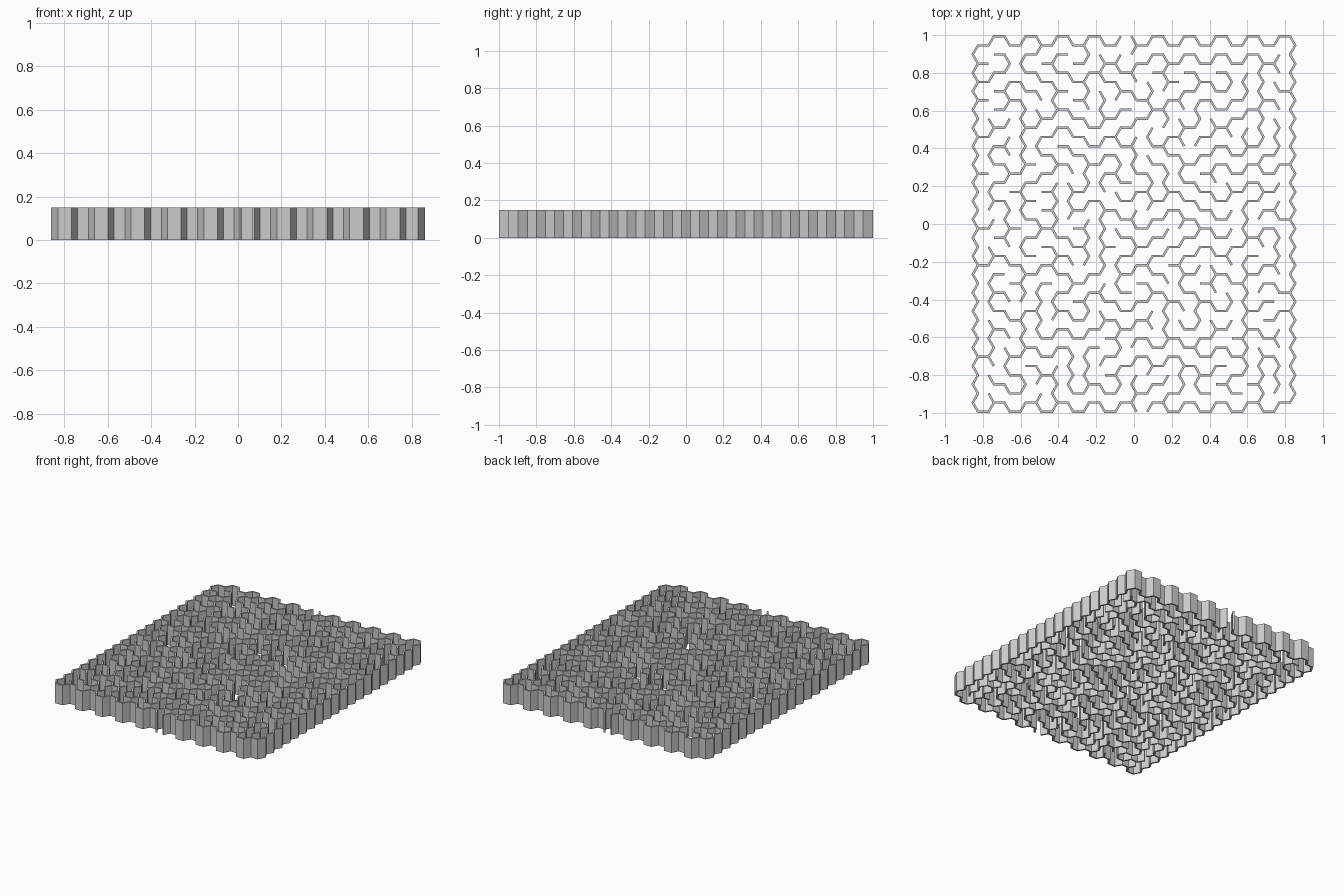
import bpy, bmesh, math, random
from mathutils import Vector

if "Cube" in bpy.data.objects:
    bpy.data.objects.remove(bpy.data.objects["Cube"])

random.seed(7)
N, W, H = 20, 0.006, 0.15            # cells per side, half wall thickness, height
ROW = (2 - 2 * W) / (N + 0.5)        # cell height
S = ROW / math.sqrt(3)               # cell side

# Hexagonal cells: collect shared corners and edges
corners, edges = {}, {}
for c in range(N):
    for r in range(N):
        cx = (c - (N - 1) / 2) * 1.5 * S
        cy = (r - (N - 1) / 2) * ROW + (0.25 if c % 2 else -0.25) * ROW
        ring = []
        for k in range(6):
            a = k * math.pi / 3
            p = Vector((cx + S * math.cos(a), cy + S * math.sin(a)))
            key = (round(p.x / (S / 2)), round(p.y / (ROW / 4)))
            corners[key] = p
            ring.append(key)
        for k in range(6):
            e = frozenset((ring[k], ring[(k + 1) % 6]))
            edges.setdefault(e, []).append((c, r, k))

neighbours = {}
for e, cells in edges.items():
    if len(cells) == 2:
        a, b = cells[0][:2], cells[1][:2]
        neighbours.setdefault(a, []).append((b, e))
        neighbours.setdefault(b, []).append((a, e))

# Carve passages with a depth-first walk
walls = set(edges)
stack, seen = [(N // 2, 0)], {(N // 2, 0)}
while stack:
    options = [o for o in neighbours[stack[-1]] if o[0] not in seen]
    if not options:
        stack.pop()
        continue
    cell, e = random.choice(options)
    walls.discard(e)
    seen.add(cell)
    stack.append(cell)

# Entrance in the front edge and exit in the back edge
for e, cells in edges.items():
    if len(cells) == 1 and cells[0] in ((N // 2, 0, 4), (N // 2 - 1, N - 1, 1)):
        walls.discard(e)

links = {}
for e in walls:
    a, b = tuple(e)
    links.setdefault(a, []).append(b)
    links.setdefault(b, []).append(a)

bm = bmesh.new()
left, right = {}, {}                 # mitred wall corners seen from each junction


def heading(a, b):
    d = corners[b] - corners[a]
    return math.atan2(d.y, d.x)


# Mitred junctions and square free ends
for v, ends in links.items():
    p = corners[v]
    ends = sorted(ends, key=lambda o: heading(v, o))
    if len(ends) == 1:
        a = heading(v, ends[0])
        n = Vector((-math.sin(a), math.cos(a))) * W
        left[v, ends[0]] = bm.verts.new((*(p + n), 0))
        right[v, ends[0]] = bm.verts.new((*(p - n), 0))
        continue
    mitres = []
    for i, e in enumerate(ends):
        f = ends[(i + 1) % len(ends)]
        a = heading(v, e)
        half = ((heading(v, f) - a) % (2 * math.pi)) / 2
        d = W / math.sin(half)
        q = p + Vector((math.cos(a + half), math.sin(a + half))) * d
        left[v, e] = right[v, f] = bm.verts.new((*q, 0))
        mitres.append(left[v, e])
    if len(mitres) == 3:
        bm.faces.new(mitres)

# Wall strips between junctions, raised to full height
for e in walls:
    a, b = tuple(e)
    bm.faces.new((right[a, b], left[b, a], right[b, a], left[a, b]))
result = bmesh.ops.extrude_face_region(bm, geom=bm.faces[:], use_keep_orig=True)
for g in result["geom"]:
    if isinstance(g, bmesh.types.BMVert):
        g.co.z = H
bmesh.ops.recalc_face_normals(bm, faces=bm.faces)

mesh = bpy.data.meshes.new("maze_walls")
bm.to_mesh(mesh)
bm.free()
bpy.context.collection.objects.link(bpy.data.objects.new("maze_walls", mesh))
